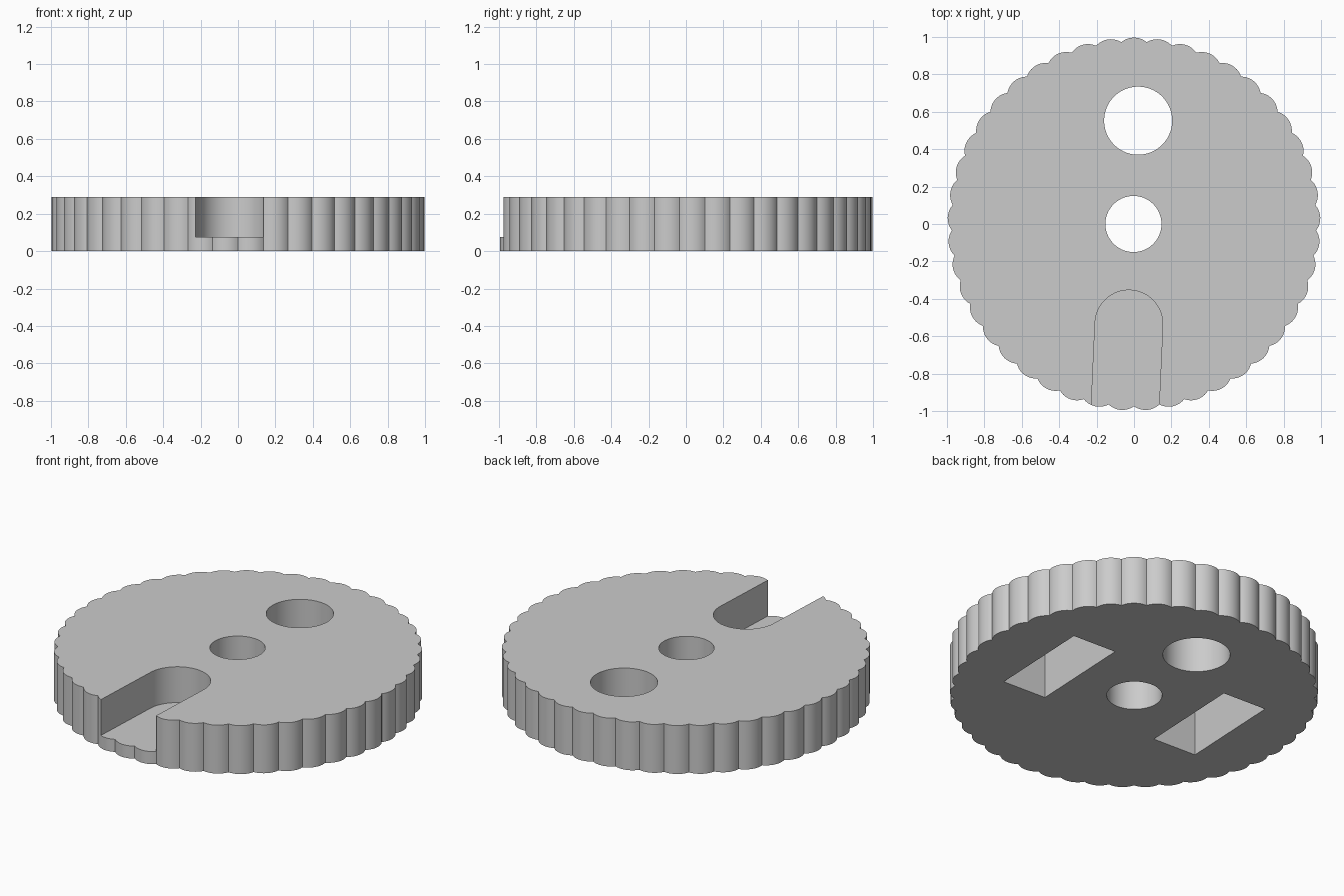
import bpy, bmesh
from math import cos, sin, pi, radians, sqrt, asin
from mathutils import Matrix

cube = bpy.data.objects.get("Cube")
if cube:
    bpy.data.objects.remove(cube, do_unlink=True)

HEIGHT = 0.289
LOBES = 45
VALLEY_R, LOBE_R = 0.974, 0.105
TILT = Matrix.Translation((-0.003, 0, 0)) @ Matrix.Rotation(radians(-2.6), 4, "Z")

grey = bpy.data.materials.new("plain grey")
grey.use_nodes = True
grey.diffuse_color = (0.6, 0.6, 0.6, 1)
grey.node_tree.nodes["Principled BSDF"].inputs["Base Color"].default_value = (0.6, 0.6, 0.6, 1)


def prism(name, outline, z0, z1):
    """Extrude a closed counter-clockwise outline from z0 to z1."""
    bm = bmesh.new()
    base = bm.faces.new([bm.verts.new((x, y, z0)) for x, y in outline])
    top = bmesh.ops.extrude_face_region(bm, geom=[base], use_keep_orig=True)
    verts = [v for v in top["geom"] if isinstance(v, bmesh.types.BMVert)]
    bmesh.ops.translate(bm, verts=verts, vec=(0, 0, z1 - z0))
    bmesh.ops.recalc_face_normals(bm, faces=bm.faces)
    mesh = bpy.data.meshes.new(name)
    bm.to_mesh(mesh)
    bm.free()
    mesh.materials.append(grey)
    obj = bpy.data.objects.new(name, mesh)
    bpy.context.collection.objects.link(obj)
    return obj


def arc(cx, cy, r, start, end, n):
    return [(cx + r * cos(start + (end - start) * i / n),
             cy + r * sin(start + (end - start) * i / n)) for i in range(n + 1)]


def circle(cx, cy, r):
    return arc(cx, cy, r, 0, 2 * pi, 64)[:-1]


# Scalloped disc: a ring of shallow round lobes
half = pi / LOBES
chord = VALLEY_R * sin(half)
lobe_centre = VALLEY_R * cos(half) - sqrt(LOBE_R ** 2 - chord ** 2)
spread = asin(chord / LOBE_R)
rim = []
for i in range(LOBES):
    a = radians(2) + 2 * half * i
    rim += arc(lobe_centre * cos(a), lobe_centre * sin(a), LOBE_R, a - spread, a + spread, 10)[:-1]
disc = prism("scalloped_disc", rim, 0, HEIGHT)

# Cutters: two through holes, the open slot, two deep pockets from below
cutters = [
    prism("centre_hole_cutter", circle(0, 0, 0.15), -0.1, 0.5),
    prism("back_hole_cutter", circle(0, 0.553, 0.182), -0.1, 0.5),
    prism("slot_cutter", arc(0, -0.535, 0.181, 0, pi, 32) + [(-0.181, -1.2), (0.181, -1.2)], 0.075, 0.5),
]
for side, x in (("left", 0.511), ("right", -0.511)):
    w, d = 0.14, 0.312
    pocket = [(x - w, -d), (x + w, -d), (x + w, d), (x - w, d)]
    cutters.append(prism(side + "_pocket_cutter", pocket, -0.1, 0.27))

bpy.context.view_layer.objects.active = disc
for cutter in cutters:
    cutter.matrix_world = TILT
    cutter.hide_render = True
    mod = disc.modifiers.new(cutter.name, "BOOLEAN")
    mod.operation, mod.solver, mod.object = "DIFFERENCE", "EXACT", cutter
bpy.context.view_layer.update()
for mod in list(disc.modifiers):
    bpy.ops.object.modifier_apply(modifier=mod.name)
for cutter in cutters:
    bpy.data.objects.remove(cutter, do_unlink=True)

# Rounded walls smooth, all other edges crisp
bpy.ops.object.select_all(action="DESELECT")
disc.select_set(True)
bpy.ops.object.shade_smooth_by_angle(angle=radians(30))
